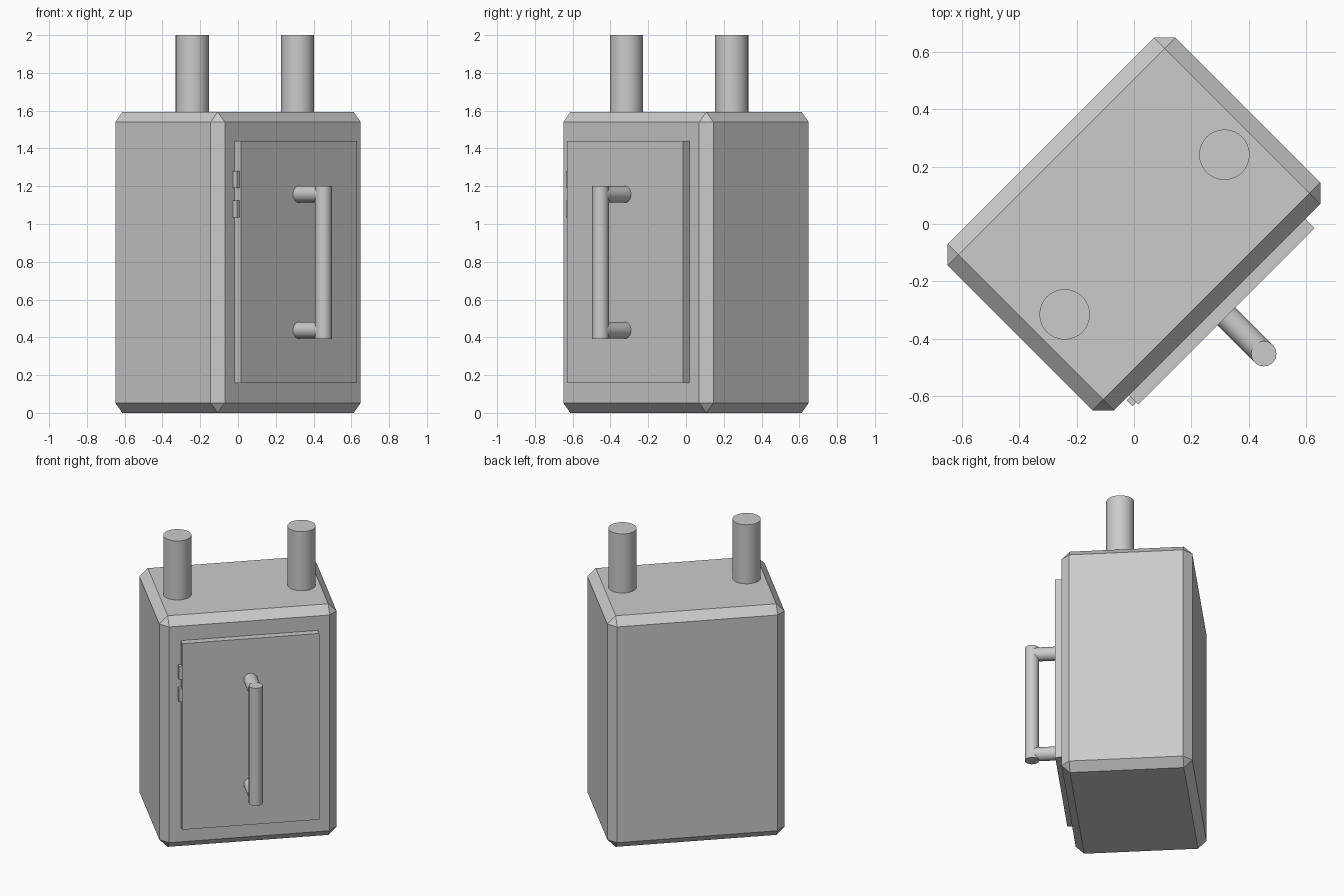
import bpy, bmesh, math
from mathutils import Matrix, Vector

if "Cube" in bpy.data.objects:
    bpy.data.objects.remove(bpy.data.objects["Cube"])

# Everything is built facing -y, then turned 45 degrees about z
TURN = Matrix.Rotation(math.radians(45), 4, 'Z')

grey = bpy.data.materials.new("light_grey")
grey.diffuse_color = (0.6, 0.6, 0.6, 1)
grey.use_nodes = True
grey.node_tree.nodes["Principled BSDF"].inputs["Base Color"].default_value = grey.diffuse_color


def finish(name, bm, smooth=False):
    bmesh.ops.recalc_face_normals(bm, faces=bm.faces)
    bm.transform(TURN)
    mesh = bpy.data.meshes.new(name)
    bm.to_mesh(mesh)
    bm.free()
    mesh.materials.append(grey)
    ob = bpy.data.objects.new(name, mesh)
    bpy.context.collection.objects.link(ob)
    if smooth:
        bpy.ops.object.select_all(action='DESELECT')
        ob.select_set(True)
        bpy.context.view_layer.objects.active = ob
        bpy.ops.object.shade_smooth_by_angle(angle=math.radians(35))
    return ob


def box(name, lo, hi, bevel=0):
    bm = bmesh.new()
    lo, hi = Vector(lo), Vector(hi)
    size = hi - lo
    bmesh.ops.create_cube(bm, size=1, matrix=Matrix.Translation((lo + hi) / 2)
                          @ Matrix.Diagonal((*size, 1)))
    if bevel:
        bmesh.ops.bevel(bm, geom=bm.edges[:], offset=bevel, segments=1,
                        affect='EDGES', profile=0.5)
    return finish(name, bm)


def rod(name, a, b, radius):
    bm = bmesh.new()
    a, b = Vector(a), Vector(b)
    d = b - a
    m = Matrix.Translation((a + b) / 2) @ d.to_track_quat('Z', 'Y').to_matrix().to_4x4()
    bmesh.ops.create_cone(bm, cap_ends=True, segments=32, radius1=radius,
                          radius2=radius, depth=d.length, matrix=m)
    return finish(name, bm, True)


# Chamfered cabinet body
box("cabinet_body", (-0.562, -0.41, 0), (0.562, 0.41, 1.593), 0.053)

# Door plate and its two hinges
box("door", (-0.435, -0.456, 0.157), (0.435, -0.40, 1.44))
for name, z in (("lower_hinge", 1.035), ("upper_hinge", 1.19)):
    box(name, (-0.453, -0.446, z), (-0.431, -0.417, z + 0.09))

# Handle bar and its two posts
rod("handle_bar", (0, -0.64, 0.392), (0, -0.64, 1.202), 0.044)
for name, z in (("lower_handle_post", 0.437), ("upper_handle_post", 1.157)):
    rod(name, (0, -0.45, z), (0, -0.635, z), 0.044)

# Pipes on the roof
for name, x in (("left_pipe", -0.394), ("right_pipe", 0.394)):
    rod(name, (x, -0.052, 1.58), (x, -0.052, 2.0), 0.088)
